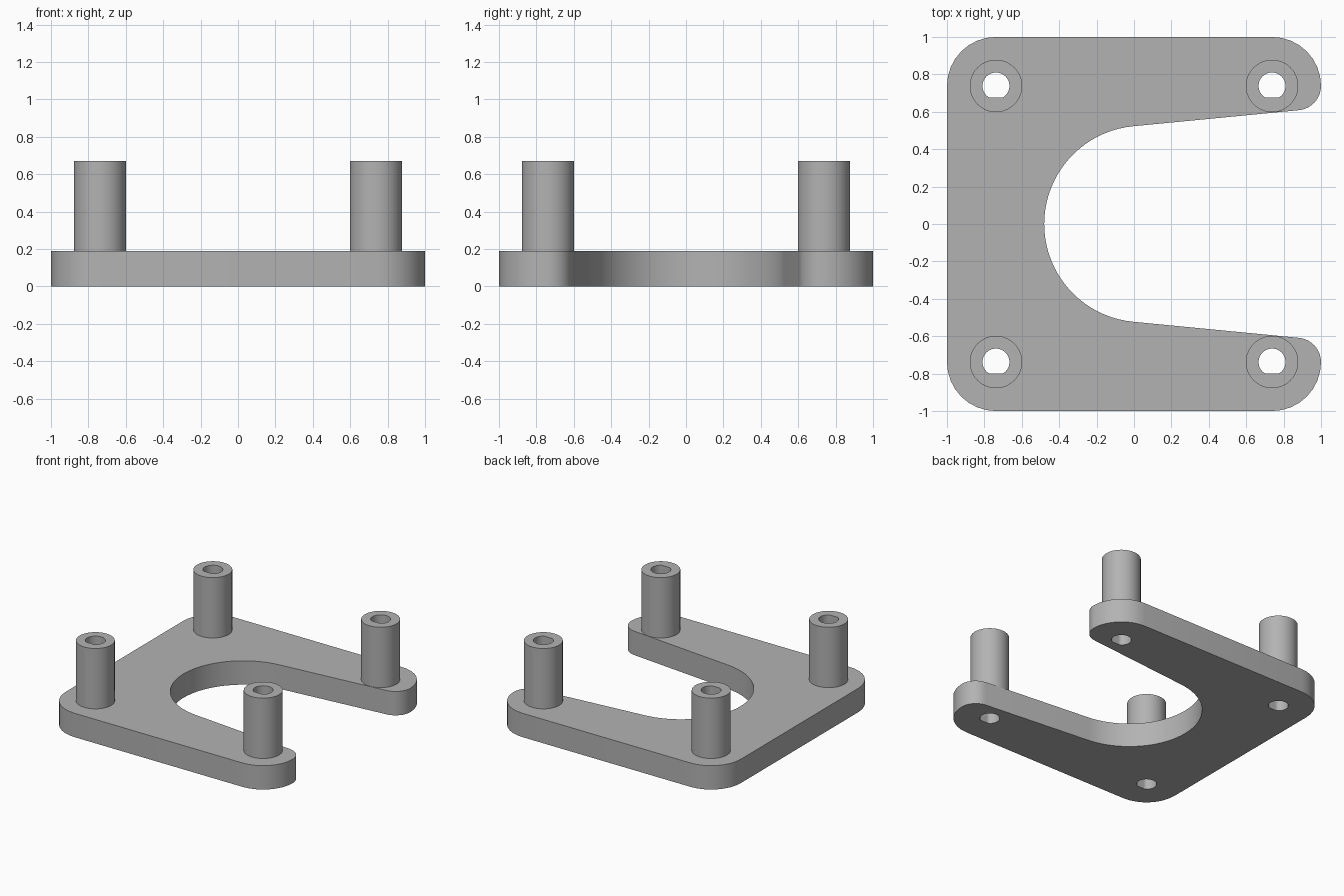
import bpy
import bmesh
from math import cos, sin, radians

if "Cube" in bpy.data.objects:
    bpy.data.objects.remove(bpy.data.objects["Cube"], do_unlink=True)

PLATE_TOP, POST_TOP = 0.19, 0.67
POST_AT, POST_R, BORE_R, BORE_FLAT = 0.738, 0.14, 0.072, -0.062
CORNER_R, TIP_R, SLOT_R, SLOT_X = 0.262, 0.13, 0.525, 0.045
TAPER = 5.8  # slope of the slot sides, degrees

grey = bpy.data.materials.new("plain grey")
grey.use_nodes = True
grey.diffuse_color = (0.45, 0.45, 0.45, 1)
grey.node_tree.nodes["Principled BSDF"].inputs["Base Color"].default_value = (0.45, 0.45, 0.45, 1)


def arc(x, y, r, start, end, steps):
    """Points along an arc, angles in degrees."""
    angles = [radians(start + (end - start) * i / steps) for i in range(steps + 1)]
    return [(x + r * cos(a), y + r * sin(a)) for a in angles]


def bore(x, y):
    """Round hole with a flat on its front side."""
    return [(px, max(py, y + BORE_FLAT)) for px, py in arc(x, y, BORE_R, 0, 360, 40)[:-1]]


def extrude_loops(name, loops, bottom, top):
    """Solid from an outer loop and hole loops."""
    bm = bmesh.new()
    edges = []
    for loop in loops:
        verts = [bm.verts.new((x, y, bottom)) for x, y in loop]
        edges += [bm.edges.new((verts[i - 1], verts[i])) for i in range(len(verts))]
    bmesh.ops.triangle_fill(bm, edges=edges, use_beauty=True)
    result = bmesh.ops.extrude_face_region(bm, geom=bm.faces[:], use_keep_orig=True)
    lifted = [v for v in result["geom"] if isinstance(v, bmesh.types.BMVert)]
    bmesh.ops.translate(bm, verts=lifted, vec=(0, 0, top - bottom))
    bmesh.ops.recalc_face_normals(bm, faces=bm.faces[:])
    mesh = bpy.data.meshes.new(name)
    bm.to_mesh(mesh)
    bm.free()
    mesh.materials.append(grey)
    obj = bpy.data.objects.new(name, mesh)
    bpy.context.collection.objects.link(obj)
    bpy.ops.object.select_all(action="DESELECT")
    obj.select_set(True)
    bpy.context.view_layer.objects.active = obj
    bpy.ops.object.shade_smooth_by_angle(angle=radians(30))
    return obj


# Base plate: back half of the outline, mirrored to the front
c = 1 - CORNER_R
half = arc(SLOT_X, 0, SLOT_R, 180, 90 + TAPER, 20)
half += arc(1 - TIP_R, c, TIP_R, TAPER - 90, 0, 8)
half += arc(c, c, CORNER_R, 0, 90, 8)[1:]
half += arc(-c, c, CORNER_R, 90, 180, 8)
mirrored = [(x, -y) for x, y in reversed(half[1:])]
spots = [(sx * POST_AT, sy * POST_AT) for sx in (-1, 1) for sy in (-1, 1)]
extrude_loops("base_plate", [half + mirrored] + [bore(*s) for s in spots], 0, PLATE_TOP)

# Four hollow posts
for x, y in spots:
    name = ("back" if y > 0 else "front") + ("_left" if x > 0 else "_right") + "_post"
    extrude_loops(name, [arc(x, y, POST_R, 0, 360, 48)[:-1], bore(x, y)], PLATE_TOP, POST_TOP)
